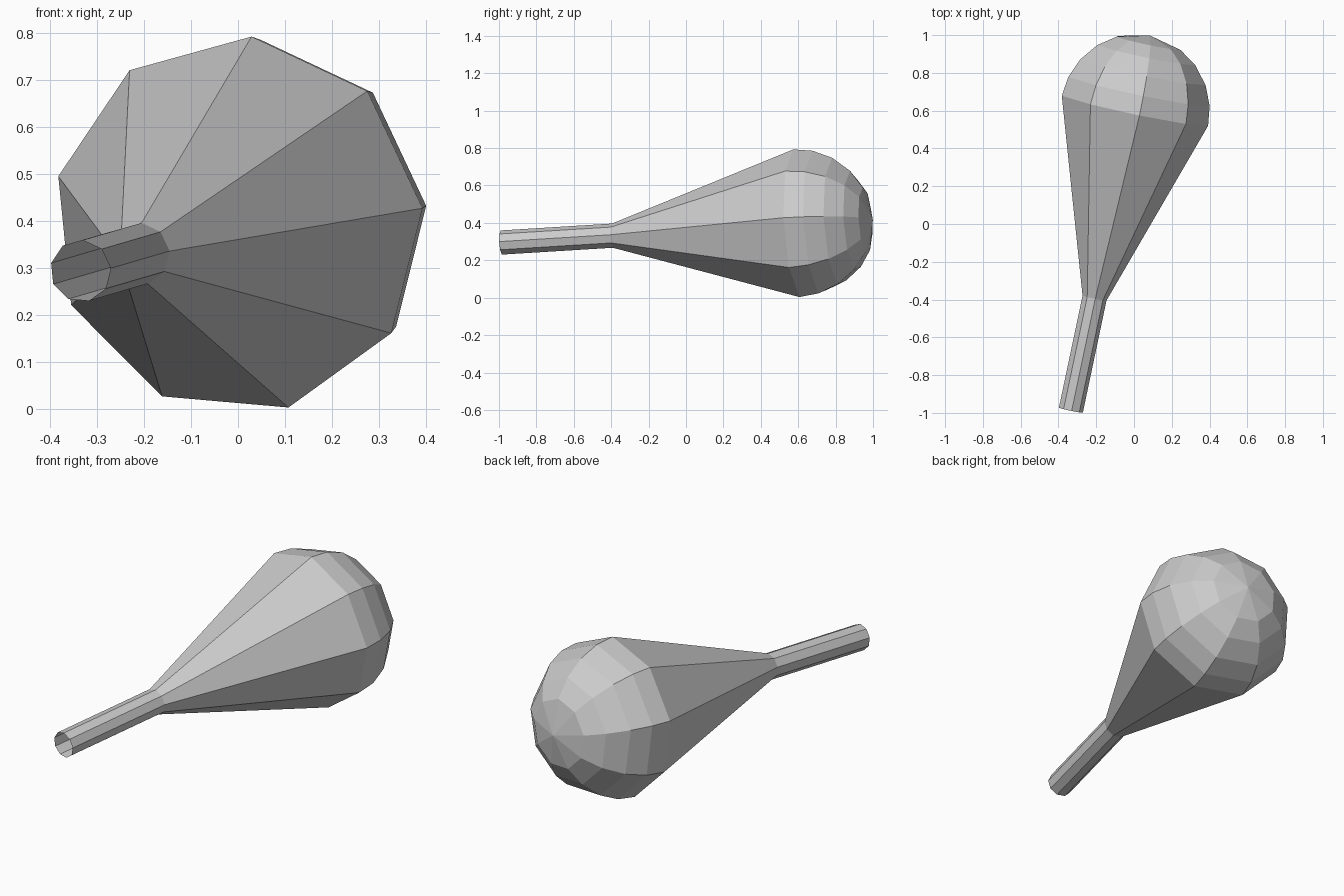
import bpy, bmesh, math
from mathutils import Vector

if "Cube" in bpy.data.objects:
    bpy.data.objects.remove(bpy.data.objects["Cube"])

SIDES = 9
CENTRE = Vector((0.0, 0.605, 0.392))           # widest ring of the bulb
AXIS = Vector((0.335, 1.59, 0.098)).normalized()
U = (Vector((1, 0, 0)) - AXIS * AXIS.x).normalized()
V = U.cross(AXIS).normalized()                 # points up
R = 0.403
START = math.radians(5.8)


def ring(bm, dist, radius):
    return [bm.verts.new(CENTRE + AXIS * dist + radius *
            (U * math.cos(START + math.tau * i / SIDES) + V * math.sin(START + math.tau * i / SIDES)))
            for i in range(SIDES)]


# Profile: open handle end, neck, then a faceted dome
profile = [(-1.628, 0.066), (-1.02, 0.066)]
for deg in (0, 15, 31, 48, 64):
    a = math.radians(deg)
    profile.append((R * math.sin(a), R * math.cos(a)))

bm = bmesh.new()
rings = [ring(bm, d, r) for d, r in profile]
for a, b in zip(rings, rings[1:]):
    for i in range(SIDES):
        j = (i + 1) % SIDES
        bm.faces.new((a[i], a[j], b[j], b[i]))

# Rounded tip fan
tip = bm.verts.new(CENTRE + AXIS * R)
for i in range(SIDES):
    bm.faces.new((rings[-1][i], rings[-1][(i + 1) % SIDES], tip))

# Face outward
bm.normal_update()
f = bm.faces[:][0]
axis_point = CENTRE + AXIS * (f.calc_center_median() - CENTRE).dot(AXIS)
if f.normal.dot(f.calc_center_median() - axis_point) < 0:
    bmesh.ops.reverse_faces(bm, faces=bm.faces[:])

mesh = bpy.data.meshes.new("shaker")
bm.to_mesh(mesh)
bm.free()
bpy.context.collection.objects.link(bpy.data.objects.new("shaker", mesh))
